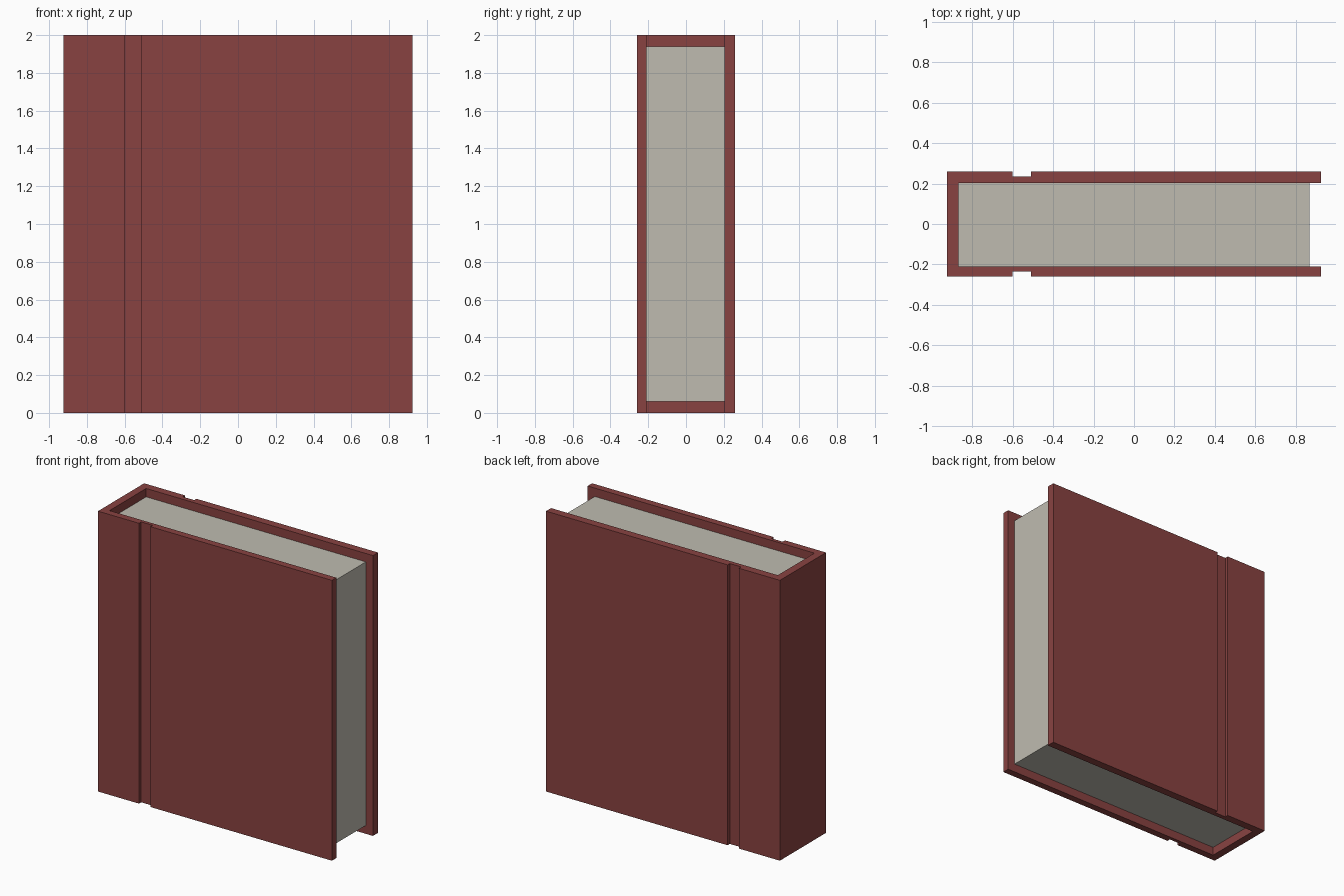
import bpy
import bmesh

cube = bpy.data.objects.get("Cube")
if cube:
    bpy.data.objects.remove(cube, do_unlink=True)


def make_material(name, colour):
    mat = bpy.data.materials.new(name)
    mat.use_nodes = True
    mat.diffuse_color = (*colour, 1)
    mat.node_tree.nodes["Principled BSDF"].inputs["Base Color"].default_value = (*colour, 1)
    return mat


def extrude_outline(name, outline, bottom, top, mat):
    """Raise a flat outline into a solid between two heights."""
    bm = bmesh.new()
    face = bm.faces.new([bm.verts.new((x, y, bottom)) for x, y in outline])
    raised = bmesh.ops.extrude_face_region(bm, geom=[face], use_keep_orig=True)["geom"]
    verts = [v for v in raised if isinstance(v, bmesh.types.BMVert)]
    bmesh.ops.translate(bm, verts=verts, vec=(0, 0, top - bottom))
    bmesh.ops.recalc_face_normals(bm, faces=bm.faces)
    mesh = bpy.data.meshes.new(name)
    bm.to_mesh(mesh)
    bm.free()
    mesh.materials.append(mat)
    obj = bpy.data.objects.new(name, mesh)
    bpy.context.collection.objects.link(obj)
    return obj


red = make_material("dark red cover", (0.25, 0.055, 0.053))
cream = make_material("cream paper", (0.52, 0.50, 0.435))

EDGE, OUT, HEIGHT = 0.923, 0.26, 2.0
SPINE_IN, FRONT_IN, BACK_IN = -0.867, -0.21, 0.203
HINGE, HINGE_DEPTH = (-0.60, -0.51), 0.235


def board(side, inner):
    """Outside of one cover board with its hinge groove, spine to fore edge."""
    return [(-EDGE, side * OUT), (HINGE[0], side * OUT),
            (HINGE[0], side * HINGE_DEPTH), (HINGE[1], side * HINGE_DEPTH),
            (HINGE[1], side * OUT), (EDGE, side * OUT),
            (EDGE, inner), (SPINE_IN, inner)]


# Cover: front board, spine and back board in one piece
extrude_outline("cover", board(-1, FRONT_IN) + board(1, BACK_IN)[::-1], 0, HEIGHT, red)

# Page block, set in from the cover edges
extrude_outline("pages", [(SPINE_IN, FRONT_IN), (-SPINE_IN, FRONT_IN),
                          (-SPINE_IN, BACK_IN), (SPINE_IN, BACK_IN)],
                0.06, 1.94, cream)
